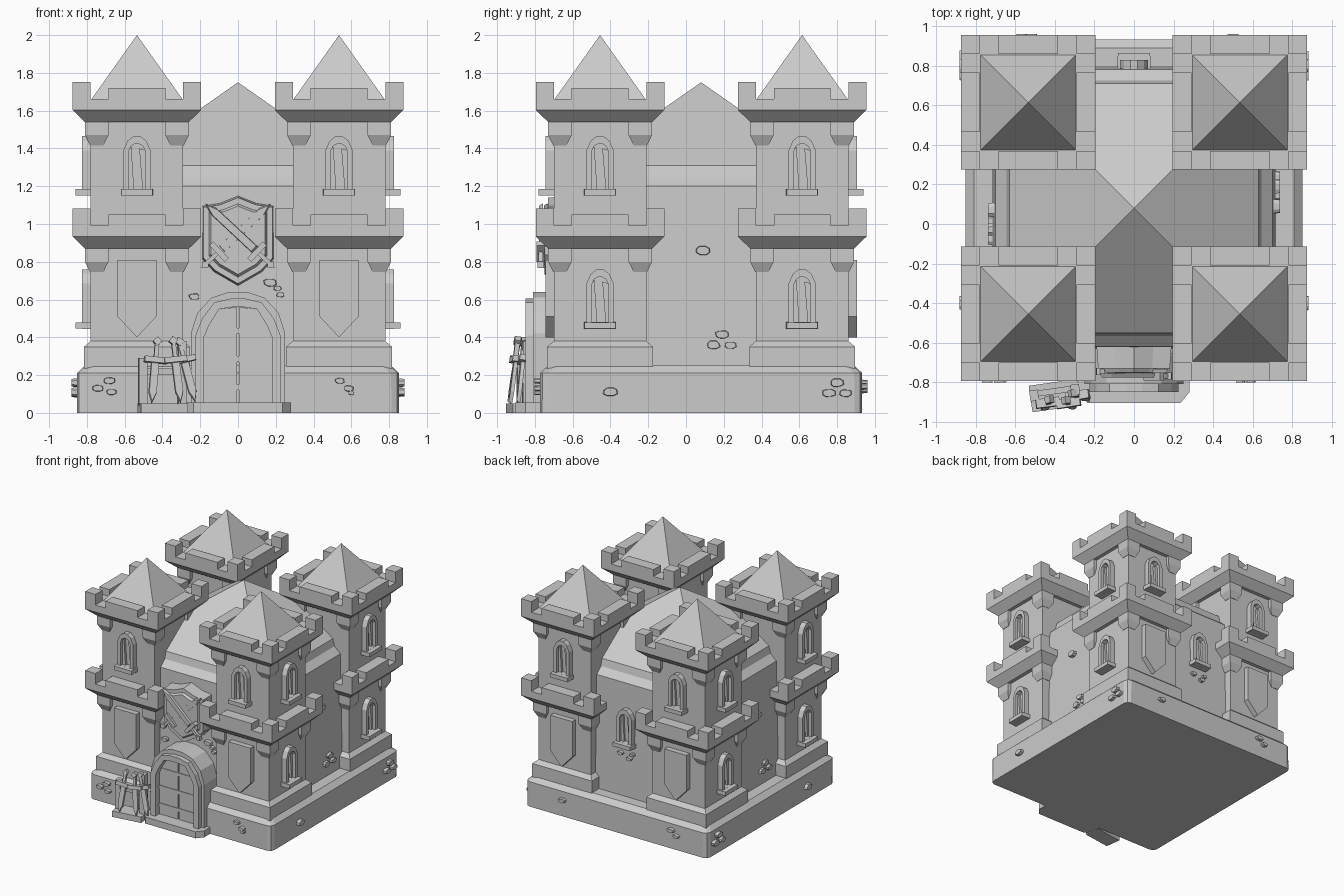
import bpy, bmesh, random
from math import radians, pi, cos, sin
from mathutils import Matrix, Vector

if "Cube" in bpy.data.objects:
    bpy.data.objects.remove(bpy.data.objects["Cube"])

random.seed(4)
CENTRE = Vector((0, 0.08, 0))
FRONT, RIGHT, BACK, LEFT = 0, 90, 180, -90


def finish(bm, name, m=Matrix()):
    bmesh.ops.recalc_face_normals(bm, faces=bm.faces)
    me = bpy.data.meshes.new(name)
    bm.transform(m)
    bm.to_mesh(me)
    bm.free()
    ob = bpy.data.objects.new(name, me)
    bpy.context.collection.objects.link(ob)
    return ob


def face_frame(ang, loc=CENTRE, u=0, z=0, roll=0):
    """Local x runs along the wall, -y points outwards, z is up."""
    return (Matrix.Translation(loc) @ Matrix.Rotation(radians(ang), 4, 'Z')
            @ Matrix.Translation((u, 0, z)) @ Matrix.Rotation(radians(roll), 4, 'Y'))


def stack(name, rings, loc):
    """Square sections (half width, z) joined upwards."""
    bm = bmesh.new()
    loops = []
    for h, z in rings:
        if h:
            loops.append([bm.verts.new((sx * h, sy * h, z)) for sx, sy in ((-1, -1), (1, -1), (1, 1), (-1, 1))])
        else:
            loops.append([bm.verts.new((0, 0, z))] * 4)
    bm.faces.new(loops[0])
    if rings[-1][0]:
        bm.faces.new(loops[-1])
    for a, b in zip(loops, loops[1:]):
        for i in range(4):
            j = (i + 1) % 4
            bm.faces.new([a[i], a[j], b[j], b[i]] if b[i] != b[j] else [a[i], a[j], b[i]])
    return finish(bm, name, Matrix.Translation(loc))


def prism(name, pts, d0, d1, m, hole=None, taper=1.0):
    """Outline in the wall plane, extruded outwards from d0 to d1."""
    bm = bmesh.new()
    c = sum((Vector(p) for p in pts), Vector((0, 0))) / len(pts)

    def ring(ps, d, s=1.0):
        return [bm.verts.new((c.x + (p[0] - c.x) * s, -d, c.y + (p[1] - c.y) * s)) for p in ps]

    def bridge(a, b):
        for i in range(len(a)):
            j = (i + 1) % len(a)
            bm.faces.new((a[i], a[j], b[j], b[i]))
    o0, o1 = ring(pts, d0), ring(pts, d1, taper)
    bridge(o0, o1)
    if hole:
        i0, i1 = ring(hole, d0), ring(hole, d1)
        bridge(i0, i1)
        bridge(o1, i1)
        bridge(o0, i0)
    else:
        bm.faces.new(o0)
        bm.faces.new(o1)
    return finish(bm, name, m)


def rect(x0, x1, z0, z1):
    return [(x0, z0), (x1, z0), (x1, z1), (x0, z1)]


def box(name, lo, hi, loc):
    return prism(name, rect(lo[0], hi[0], lo[2], hi[2]), -lo[1], -hi[1], Matrix.Translation(loc))


def sym(half):
    """Mirror a right-hand outline (bottom to top) across x = 0."""
    return half + [(-x, z) for x, z in reversed(half) if x > 0]


def window(m, d):
    outer = sym([(.072, 0), (.072, .24), (.05, .29), (.018, .315)])
    inner = sym([(.044, .035), (.044, .235), (.032, .262), (.01, .275)])
    prism("window_frame", outer, d - .01, d + .045, m, inner)
    prism("window_sill", rect(-.085, .085, 0, .035), d - .01, d + .08, m, taper=.96)
    prism("window_shutter", [(-.044, .03), (-.015, .03), (-.03, .26), (-.044, .24)], d - .01, d + .02, m)
    prism("window_shutter", [(.03, .03), (.044, .03), (.044, .24), (.012, .25)], d - .01, d + .02, m)


def sword(m, d, length):
    """Pommel at the origin, blade pointing up the local z axis."""
    prism("sword_blade", [(-.022, .12), (.022, .12), (.022, length - .06), (0, length), (-.022, length - .06)],
          d, d + .02, m, taper=.9)
    prism("sword_guard", rect(-.06, .06, .10, .13), d - .01, d + .035, m)
    prism("sword_grip", rect(-.011, .011, .02, .11), d, d + .025, m)
    prism("sword_pommel", [(0, -.01), (.024, .015), (0, .04), (-.024, .015)], d - .005, d + .03, m)


def stones(ang, d, spots):
    for u, z, w in spots:
        h = w * .6
        pts = [(u + w / 2 * cos(a) * random.uniform(.9, 1.15), z + h / 2 * sin(a) * random.uniform(.9, 1.15))
               for a in [.5, 1.15, 2.0, 2.65, 3.6, 4.3, 5.1, 5.8]]
        prism("wall_stone", pts, d - .04, d + .028, face_frame(ang), taper=.8)


# Plinth with chamfered rim and softened vertical corners
plinth = stack("plinth", [(.853, 0), (.853, .215), (.81, .25)], CENTRE)
bm = bmesh.new()
bm.from_mesh(plinth.data)
edges = [e for e in bm.edges if abs((e.verts[0].co - e.verts[1].co).z) > .01]
bmesh.ops.bevel(bm, geom=edges, offset=.04, segments=2, profile=.5, affect='EDGES')
bm.to_mesh(plinth.data)
bm.free()

# Keep walls, cornice and pyramid roof
stack("keep", [(.72, .2), (.70, 1.20), (.645, 1.25), (.63, 1.31), (0, 1.75)], CENTRE)

# Four corner towers
for sx in (-1, 1):
    for sy in (-1, 1):
        c = CENTRE + Vector((sx * .535, sy * .535, 0))
        stack("tower_body", [(.28, .2), (.28, .35), (.245, .38), (.245, 1.6)], c)
        stack("tower_roof", [(.245, 1.655), (0, 2.0)], c)
        for zb in (.87, 1.54):
            stack("parapet", [(.275, zb), (.34, zb + .063), (.34, zb + .122)], c)
            for k in range(4):
                m = face_frame(k * 90, c)
                prism("middle_merlon", rect(-.15, .15, zb + .1, zb + .18), .245, .34, m)
                prism("corner_merlon", rect(.245, .34, zb + .1, zb + .212), .245, .34, m)
                # Corner corbels with chamfered feet
                bc = c + (Matrix.Rotation(k * pi / 2, 4, 'Z') @ Vector((.213, .213, 0)))
                stack("corbel", [(.035, zb - .125), (.062, zb - .07), (.062, zb + .01)], bc)
        side, face = (RIGHT if sx > 0 else LEFT), (BACK if sy > 0 else FRONT)
        window(face_frame(side, c, z=1.15), .245)
        window(face_frame(face, c, z=1.15), .245)
        window(face_frame(side, c, z=.445), .245)
        prism("banner", [(0, .40), (.103, .51), (.103, .81), (-.103, .81), (-.103, .51)],
              .23, .29, face_frame(face, c))

# Window in the back wall
window(face_frame(BACK, z=.68), .705)

# Gate: stepped arch, doors and threshold
front = face_frame(FRONT)
opening = sym([(.18, .0), (.18, .40), (.155, .46), (.10, .55), (.03, .56)])
prism("gate_arch_outer", sym([(.25, 0), (.25, .42), (.215, .53), (.14, .61), (.05, .64)]), .6, .89, front, opening)
prism("gate_arch_inner", sym([(.225, 0), (.225, .41), (.19, .50), (.125, .585), (.04, .605)]), .8, .93, front, opening)
for s in (-1, 1):
    leaf = [(.006, .03), (.18, .03), (.18, .40), (.155, .46), (.10, .55), (.006, .56)]
    prism("gate_leaf", [(s * x, z) for x, z in leaf], .6, .875, front)
for z in (.12, .27, .42):
    prism("gate_band", rect(-.178 if z < .4 else -.165, .178 if z < .4 else .165, z, z + .03), .6, .88, front)
bm = bmesh.new()
low = [bm.verts.new((x, y, 0)) for x, y in
       ((-.28, -.7), (-.28, -.85), (-.235, -.905), (.235, -.905), (.28, -.85), (.28, -.7))]
top = bmesh.ops.extrude_face_region(bm, geom=[bm.faces.new(low)])["geom"]
bmesh.ops.translate(bm, verts=[v for v in top if isinstance(v, bmesh.types.BMVert)], vec=(0, 0, .055))
finish(bm, "gate_threshold")

# Shield with crossed swords above the gate
rim = [(0, .665), (.13, .74), (.195, .81), (.195, 1.10), (.10, 1.115), (0, 1.155),
       (-.10, 1.115), (-.195, 1.10), (-.195, .81), (-.13, .74)]
prism("shield", rim, .62, .81, front, taper=.93)
prism("shield_boss", [(x * .82, .92 + (z - .92) * .82) for x, z in rim], .80, .83, front, taper=.9)
for s in (-1, 1):
    sword(face_frame(FRONT, u=s * .185, z=.775, roll=-s * 47), .825 + .012 * s, .49)

# Weapon rack beside the gate
rack = face_frame(8, Vector((-.40, -.86, 0)))
prism("rack_base", rect(-.125, .125, 0, .05), -.06, .075, rack)
for x, h in ((-.105, .29), (.105, .38)):
    prism("rack_post", rect(x - .022, x + .022, .04, h), -.035, .02, rack)
prism("rack_rail", rect(-.11, .11, .20, .235), -.03, 0, rack)
for x, r, d in ((-.03, 6, .01), (.05, -6, .025), (.085, -14, -.005)):
    # Point-down swords leaning on the rail
    tilt = Matrix.Rotation(radians(-8), 4, 'X')
    sword(rack @ Matrix.Translation((x, 0, .39)) @ tilt @ Matrix.Rotation(radians(180 + r), 4, 'Y'), d, .35)

# Scattered exposed stones on plinth and walls
trio = lambda u, z: [(u - .045, z - .03, .085), (u + .045, z - .03, .075), (u, z + .025, .085)]
stones(FRONT, .853, [(-.74, .13, .07), (-.68, .17, .07), (-.67, .11, .06), (.54, .17, .06), (.585, .13, .06), (.60, .105, .04)])
stones(FRONT, .71, [(-.23, .615, .07), (.17, .69, .08), (.21, .66, .05), (.225, .625, .05)])
stones(BACK, .853, [(-.5, .14, .07), (.52, .16, .07), (.57, .12, .06)])
stones(BACK, .71, [(-.05, .61, .06), (.03, .58, .06), (.06, .62, .05)])
for side, s in ((RIGHT, 1), (LEFT, -1)):
    stones(side, .853, [(-.48 * s, .11, .09)] + trio(.72 * s, .135))
    stones(side, .71, [(.01, .86, .09)] + trio(.11, .39))
